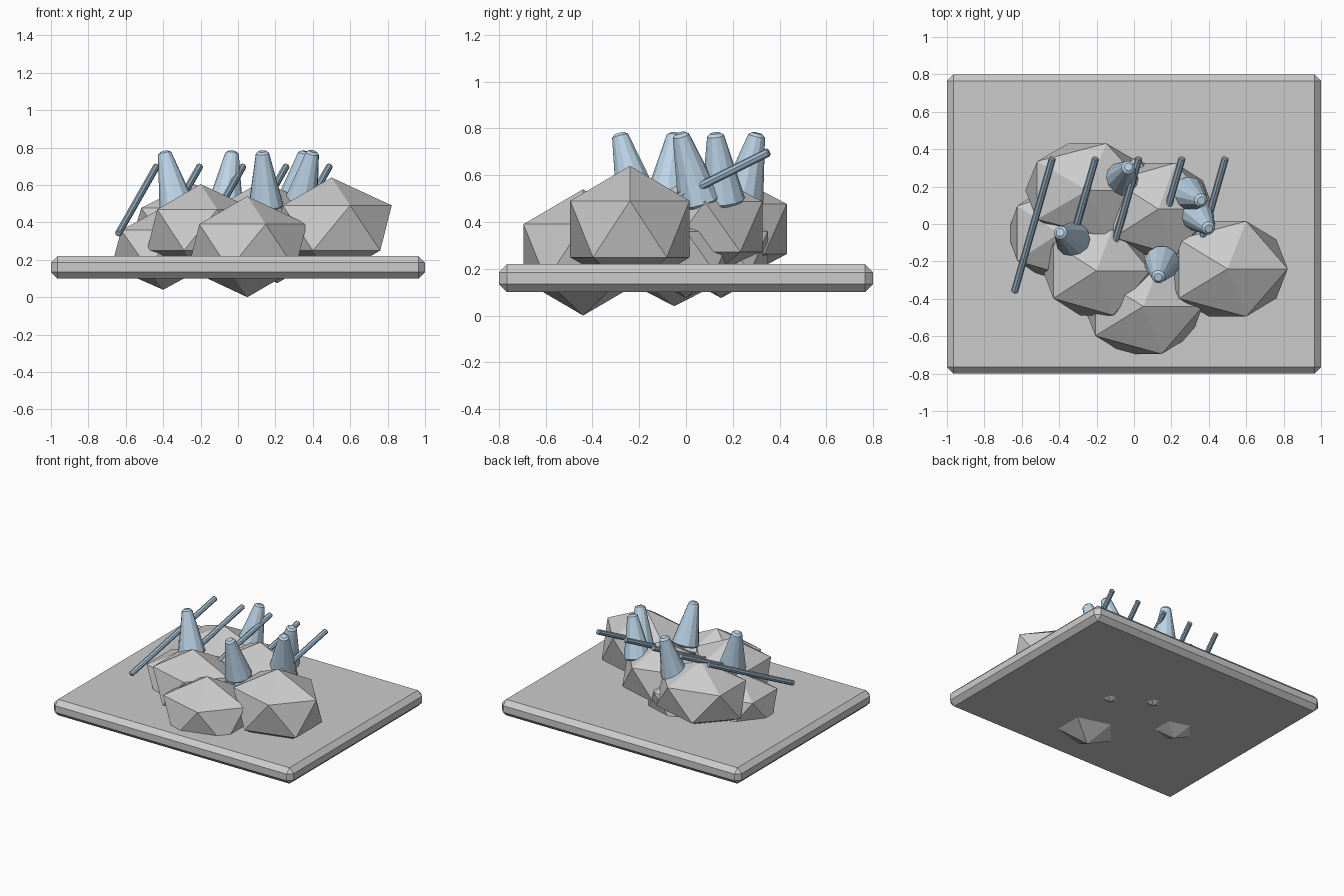
import bpy
from mathutils import Vector

if "Cube" in bpy.data.objects:
    bpy.data.objects.remove(bpy.data.objects["Cube"])


def material(name, rgb):
    m = bpy.data.materials.new(name)
    m.diffuse_color = (*rgb, 1)
    m.use_nodes = True
    m.node_tree.nodes["Principled BSDF"].inputs["Base Color"].default_value = m.diffuse_color
    return m


ice = material("pale_blue", (0.50, 0.66, 0.80))
steel = material("steel_blue", (0.36, 0.50, 0.62))


def bevel(obj, width, angle=0.6):
    b = obj.modifiers.new("bevel", "BEVEL")
    b.width = width
    b.segments = 1
    b.limit_method = 'ANGLE'
    b.angle_limit = angle


def rock(name, loc, scale):
    bpy.ops.mesh.primitive_ico_sphere_add(subdivisions=1, radius=1, location=loc)
    bpy.context.object.name = name
    bpy.context.object.scale = scale


def tapered(name, base, tip, r1, r2, sides, mat, edge):
    base, tip = Vector(base), Vector(tip)
    axis = tip - base
    bpy.ops.mesh.primitive_cone_add(vertices=sides, radius1=r1, radius2=r2,
                                    depth=axis.length, location=(base + tip) / 2)
    o = bpy.context.object
    o.name = name
    o.rotation_euler = axis.to_track_quat('Z', 'Y').to_euler()
    o.data.materials.append(mat)
    bevel(o, edge, 0.9)


# base slab with chamfered edges
bpy.ops.mesh.primitive_cube_add(size=1, location=(0, 0, 0.16))
slab = bpy.context.object
slab.name = "base_slab"
slab.scale = (2, 1.6, 0.12)
bpy.ops.object.transform_apply(location=False, rotation=False, scale=True)
bevel(slab, 0.035)

# pile of faceted rocks
rocks = [
    ((0.50, -0.24, 0.37), (0.36, 0.30, 0.27)),
    ((0.05, -0.44, 0.27), (0.355, 0.30, 0.27)),
    ((-0.20, -0.25, 0.36), (0.32, 0.28, 0.245)),
    ((-0.40, -0.05, 0.26), (0.31, 0.28, 0.22)),
    ((-0.25, 0.18, 0.37), (0.37, 0.295, 0.24)),
    ((0.13, 0.08, 0.38), (0.33, 0.29, 0.24)),
    ((-0.05, 0.15, 0.272), (0.25, 0.235, 0.197)),
    ((0.21, 0.00, 0.272), (0.25, 0.235, 0.197)),
]
for i, (loc, scale) in enumerate(rocks):
    rock(f"rock_{i + 1}", loc, scale)

# leaning tapered spikes: base xy, tip xy
spikes = [
    ((-0.325, -0.085), (-0.395, -0.045)),
    ((-0.07, 0.235), (-0.03, 0.305)),
    ((0.29, 0.16), (0.36, 0.125)),
    ((0.33, 0.06), (0.40, -0.025)),
    ((0.15, -0.205), (0.13, -0.285)),
]
for i, (b, t) in enumerate(spikes):
    tapered(f"spike_{i + 1}", (*b, 0.48), (*t, 0.78), 0.097, 0.034, 12, ice, 0.012)

# row of parallel slanted rods
for i in range(5):
    x = -0.435 + 0.231 * i
    tapered(f"rod_{i + 1}", (x - 0.205, -0.365, 0.34), (x, 0.355, 0.70),
            0.019, 0.019, 8, steel, 0.005)
